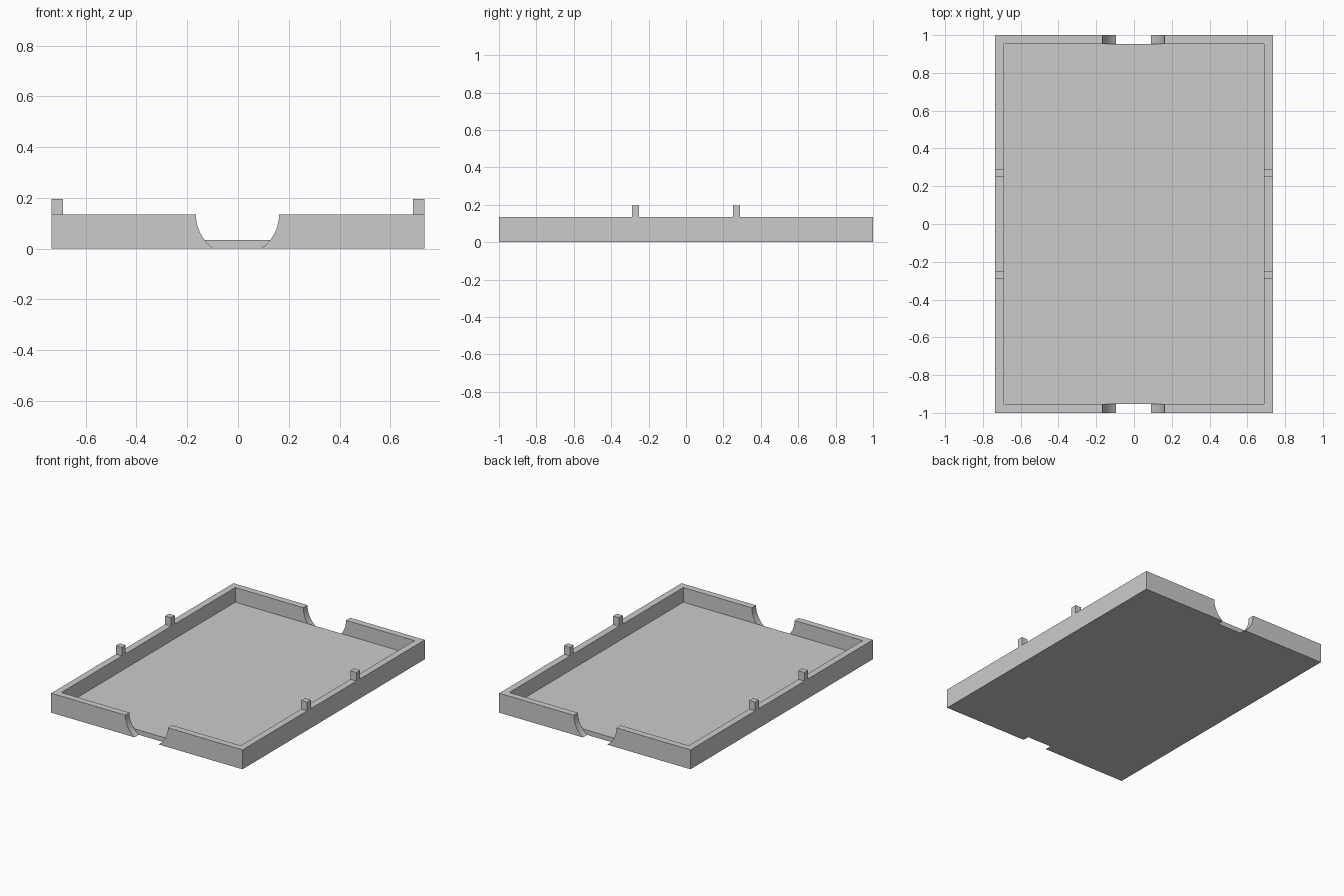
import bpy
from math import pi

cube = bpy.data.objects.get("Cube")
if cube:
    bpy.data.objects.remove(cube, do_unlink=True)

# Overall dimensions
HALF_X, HALF_Y, HEIGHT = 0.735, 1.0, 0.135
WALL, FLOOR = 0.046, 0.033
NOTCH_RADIUS = 0.164
PEG_Y, PEG_WIDTH, PEG_TOP = 0.27, 0.04, 0.195

grey = bpy.data.materials.new("plain grey")
grey.use_nodes = True
colour = (0.6, 0.6, 0.6, 1)
grey.diffuse_color = colour
grey.node_tree.nodes["Principled BSDF"].inputs["Base Color"].default_value = colour


def box(name, low, high):
    """Axis-aligned box between two corners."""
    centre = [(a + b) / 2 for a, b in zip(low, high)]
    bpy.ops.mesh.primitive_cube_add(size=1, location=centre)
    obj = bpy.context.object
    obj.name = name
    obj.scale = [b - a for a, b in zip(low, high)]
    bpy.ops.object.transform_apply(location=True, rotation=False, scale=True)
    obj.data.materials.append(grey)
    return obj


def cut(target, cutter):
    """Subtract the cutter from the target and remove the cutter."""
    cutter.hide_render = True
    mod = target.modifiers.new("cut", 'BOOLEAN')
    mod.operation = 'DIFFERENCE'
    mod.solver = 'EXACT'
    mod.object = cutter
    bpy.context.view_layer.objects.active = target
    bpy.ops.object.modifier_apply(modifier=mod.name)
    bpy.data.objects.remove(cutter, do_unlink=True)


# Open tray: outer block with a hollow
tray = box("tray", (-HALF_X, -HALF_Y, 0), (HALF_X, HALF_Y, HEIGHT))
inner_x, inner_y = HALF_X - WALL, HALF_Y - WALL
cut(tray, box("hollow", (-inner_x, -inner_y, FLOOR), (inner_x, inner_y, 2 * HEIGHT)))

# Round notch through each end wall, stopping at the floor's edge
for side in (-1, 1):
    depth = 2 * WALL
    bpy.ops.mesh.primitive_cylinder_add(
        vertices=64, radius=NOTCH_RADIUS, depth=depth,
        location=(-0.002, side * (inner_y + depth / 2), HEIGHT), rotation=(pi / 2, 0, 0))
    notch = bpy.context.object
    notch.name = "notch"
    notch.data.materials.append(grey)
    cut(tray, notch)

bpy.ops.object.select_all(action='DESELECT')
tray.select_set(True)
bpy.context.view_layer.objects.active = tray
bpy.ops.object.shade_smooth_by_angle()

# Locating pegs on the long walls
for x_name, sx in (("right", -1), ("left", 1)):
    for y_name, sy in (("front", -1), ("back", 1)):
        xs = sorted((sx * inner_x, sx * HALF_X))
        y = sy * PEG_Y
        box(f"{y_name}_{x_name}_peg",
            (xs[0], y - PEG_WIDTH / 2, HEIGHT), (xs[1], y + PEG_WIDTH / 2, PEG_TOP))
